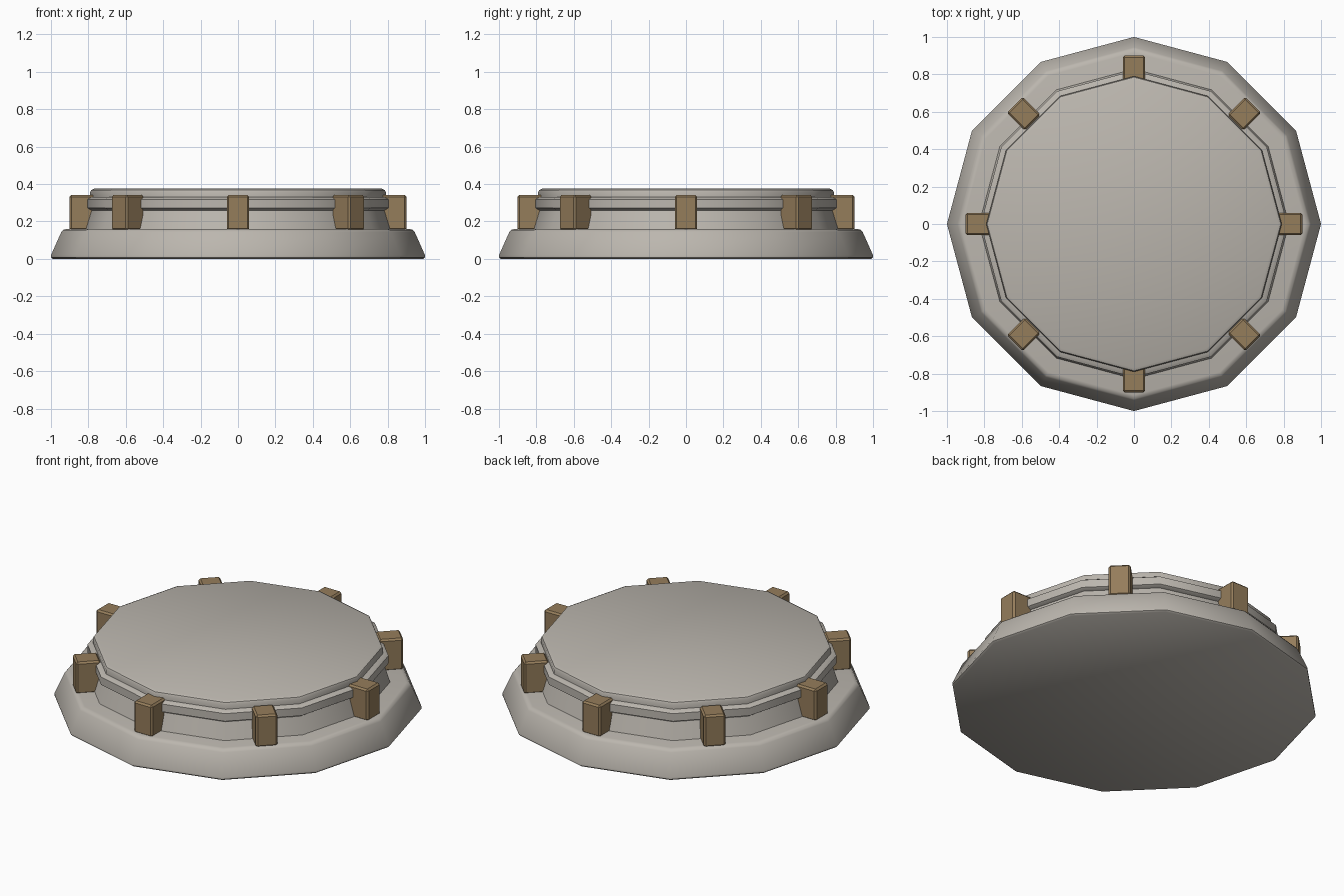
import bpy, bmesh, math
from mathutils import Matrix

if "Cube" in bpy.data.objects:
    bpy.data.objects.remove(bpy.data.objects["Cube"], do_unlink=True)

SIDES = 12


def material(name, rgb):
    m = bpy.data.materials.new(name)
    m.use_nodes = True
    m.diffuse_color = (*rgb, 1)
    m.node_tree.nodes["Principled BSDF"].inputs["Base Color"].default_value = (*rgb, 1)
    m.node_tree.nodes["Principled BSDF"].inputs["Roughness"].default_value = 0.8
    return m


def finish(name, bm, mat, angle):
    bmesh.ops.recalc_face_normals(bm, faces=bm.faces)
    mesh = bpy.data.meshes.new(name)
    bm.to_mesh(mesh)
    bm.free()
    mesh.materials.append(mat)
    ob = bpy.data.objects.new(name, mesh)
    bpy.context.collection.objects.link(ob)
    bpy.ops.object.select_all(action="DESELECT")
    ob.select_set(True)
    bpy.context.view_layer.objects.active = ob
    bpy.ops.object.shade_smooth_by_angle(angle=math.radians(angle))
    return ob


def turned(name, profile, mat):
    """Closed twelve-sided solid from (radius, height) points, bottom to top."""
    bm = bmesh.new()
    rings = []
    for r, z in profile:
        rings.append([bm.verts.new((r * math.cos(math.tau * i / SIDES),
                                    r * math.sin(math.tau * i / SIDES), z))
                      for i in range(SIDES)])
    for low, high in zip(rings, rings[1:]):
        for i in range(SIDES):
            j = (i + 1) % SIDES
            bm.faces.new((low[i], low[j], high[j], high[i]))
    bm.faces.new(rings[0][::-1])
    bm.faces.new(rings[-1])
    return finish(name, bm, mat, 40)


def post(name, angle, mat):
    """Bevelled upright block standing on the ledge, facing outward."""
    bm = bmesh.new()
    bmesh.ops.create_cube(bm, size=1)
    bmesh.ops.scale(bm, vec=(0.135, 0.12, 0.19), verts=bm.verts)
    bmesh.ops.bevel(bm, geom=bm.edges[:], offset=0.01, segments=1, affect="EDGES")
    bmesh.ops.transform(bm, verts=bm.verts, matrix=Matrix.Rotation(angle, 4, "Z")
                        @ Matrix.Translation((0.834, 0, 0.247)))
    return finish(name, bm, mat, 30)


stone = material("warm grey stone", (0.50, 0.47, 0.425))
wood = material("tan wood", (0.30, 0.205, 0.105))

# Stepped stone body
turned("base", [(0.99, 0), (1, 0.008), (1, 0.02), (0.945, 0.143),
                (0.935, 0.155), (0.915, 0.16)], stone)
turned("drum", [(0.83, 0.155), (0.795, 0.27)], stone)
turned("rim_band", [(0.80, 0.26), (0.82, 0.272), (0.82, 0.318), (0.80, 0.33)], stone)
turned("top_slab", [(0.79, 0.325), (0.79, 0.357), (0.785, 0.368), (0.77, 0.375)], stone)

# Ring of eight posts
for k in range(8):
    post(f"post_{k + 1}", math.tau * k / 8, wood)
